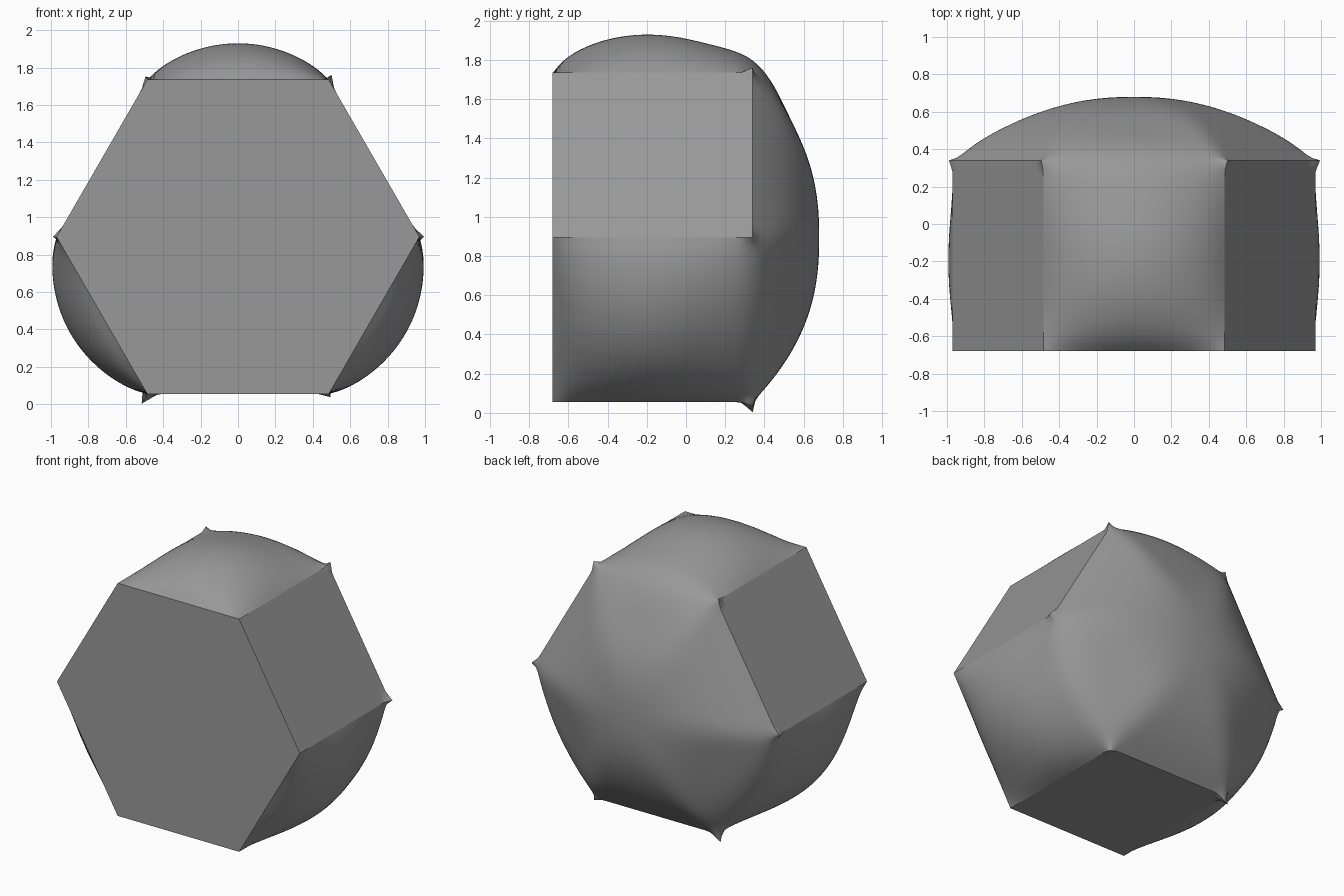
import bpy, bmesh, math
from mathutils import Vector

if "Cube" in bpy.data.objects:
    bpy.data.objects.remove(bpy.data.objects["Cube"])

# Hexagonal cushion: flat front and three flat sides, three puffed sides and a puffed back
N = 36
R = 0.97
A = R * math.cos(math.pi / 6)
CZ, YF, YB = 0.895, -0.68, 0.34
SIDE_BULGE, BACK_BULGE = 0.195, 0.34
PUCKER = [0.025, 0.03, 0.02, 0.02, 0.06, 0.02]   # pulled-out back corners


def polar(deg, r=1.0):
    a = math.radians(deg)
    return Vector((r * math.cos(a), 0, r * math.sin(a)))


corners = [polar(60 * k, R) for k in range(6)]
normals = [polar(30 + 60 * k) for k in range(6)]     # odd sides are soft
BACK = Vector((0, 1, 0))


def seam_and_corners(p):
    """Rounded soft seams and puckered corners, shared by all patches."""
    d = Vector((0, 0, 0))
    for k in (1, 3, 5):
        n = normals[k]
        u = p.dot(polar(120 + 60 * k)) / (R / 2)
        dist = math.hypot(A - p.dot(n), YB - p.y)
        d += (n + BACK) * 0.035 * max(0, 1 - u * u) * math.exp(-(dist / 0.17) ** 2)
    for c, amp in zip(corners, PUCKER):
        dist = (p - c - BACK * YB).length
        d += c.normalized() * amp * math.exp(-(dist / 0.035) ** 2)
    return d


def side_height(u, v):
    across = max(0, 1 - u * u) ** 0.84
    along = v ** 0.72 * max(0, 1 - v) ** 0.8 / 0.348
    wrinkle = 1 + 0.03 * math.sin(25 * u) * math.exp(-6 * v)
    return SIDE_BULGE * across * along * wrinkle


def back_height(p):
    # Dome whose contours go from round in the middle to hexagonal at the rim
    ds = [max(0, p.dot(n) / A) for n in normals]
    m = max(ds)
    if m < 1e-6:
        return BACK_BULGE
    q = 6 + 40 * m ** 3
    rho = m * sum((d / m) ** q for d in ds) ** (1 / q)
    return BACK_BULGE * max(0, 1 - rho ** 2.4)


bm = bmesh.new()


def add_vert(p, push):
    return bm.verts.new(p + push + seam_and_corners(p) + Vector((0, 0, CZ)))


def add_face(verts, soft):
    bm.faces.new(verts).smooth = soft


def side_patch(k):
    soft = k % 2 == 1
    a, b = corners[k], corners[(k + 1) % 6]
    grid = []
    for i in range(N + 1):
        row = []
        for j in range(N + 1):
            s, v = i / N, j / N
            p = a.lerp(b, s) + BACK * (YF + (YB - YF) * v)
            h = side_height(2 * s - 1, v) if soft else 0
            row.append(add_vert(p, normals[k] * h))
        grid.append(row)
    for i in range(N):
        for j in range(N):
            add_face((grid[i][j], grid[i + 1][j], grid[i + 1][j + 1], grid[i][j + 1]), soft)


def hexagon_sector(k, y, soft):
    a, b = corners[k], corners[(k + 1) % 6]
    rows = []
    for i in range(N + 1):
        row = []
        for j in range(i + 1):
            flat = (a * (i - j) + b * j) / N
            h = back_height(flat) if soft else 0
            row.append(add_vert(flat + BACK * y, BACK * h))
        rows.append(row)
    for i in range(N):
        for j in range(i + 1):
            add_face((rows[i][j], rows[i + 1][j], rows[i + 1][j + 1]), soft)
            if j < i:
                add_face((rows[i][j], rows[i + 1][j + 1], rows[i][j + 1]), soft)


for k in range(6):
    side_patch(k)
    hexagon_sector(k, YF, False)   # flat front
    hexagon_sector(k, YB, True)    # puffed back

# Weld the patches into one closed skin and relax the soft cloth
bmesh.ops.remove_doubles(bm, verts=bm.verts[:], dist=0.0015)
bmesh.ops.recalc_face_normals(bm, faces=bm.faces[:])
cloth = [v for v in bm.verts if all(f.smooth for f in v.link_faces)]
for _ in range(6):
    bmesh.ops.smooth_vert(bm, verts=cloth, factor=0.5,
                          use_axis_x=True, use_axis_y=True, use_axis_z=True)

mesh = bpy.data.meshes.new("hexagonal_cushion")
bm.to_mesh(mesh)
bm.free()
obj = bpy.data.objects.new("hexagonal_cushion", mesh)
bpy.context.scene.collection.objects.link(obj)

# Dark grey cloth
grey = bpy.data.materials.new("dark_grey")
grey.diffuse_color = (0.316, 0.316, 0.316, 1)
grey.use_nodes = True
grey.node_tree.nodes["Principled BSDF"].inputs["Base Color"].default_value = grey.diffuse_color
mesh.materials.append(grey)
